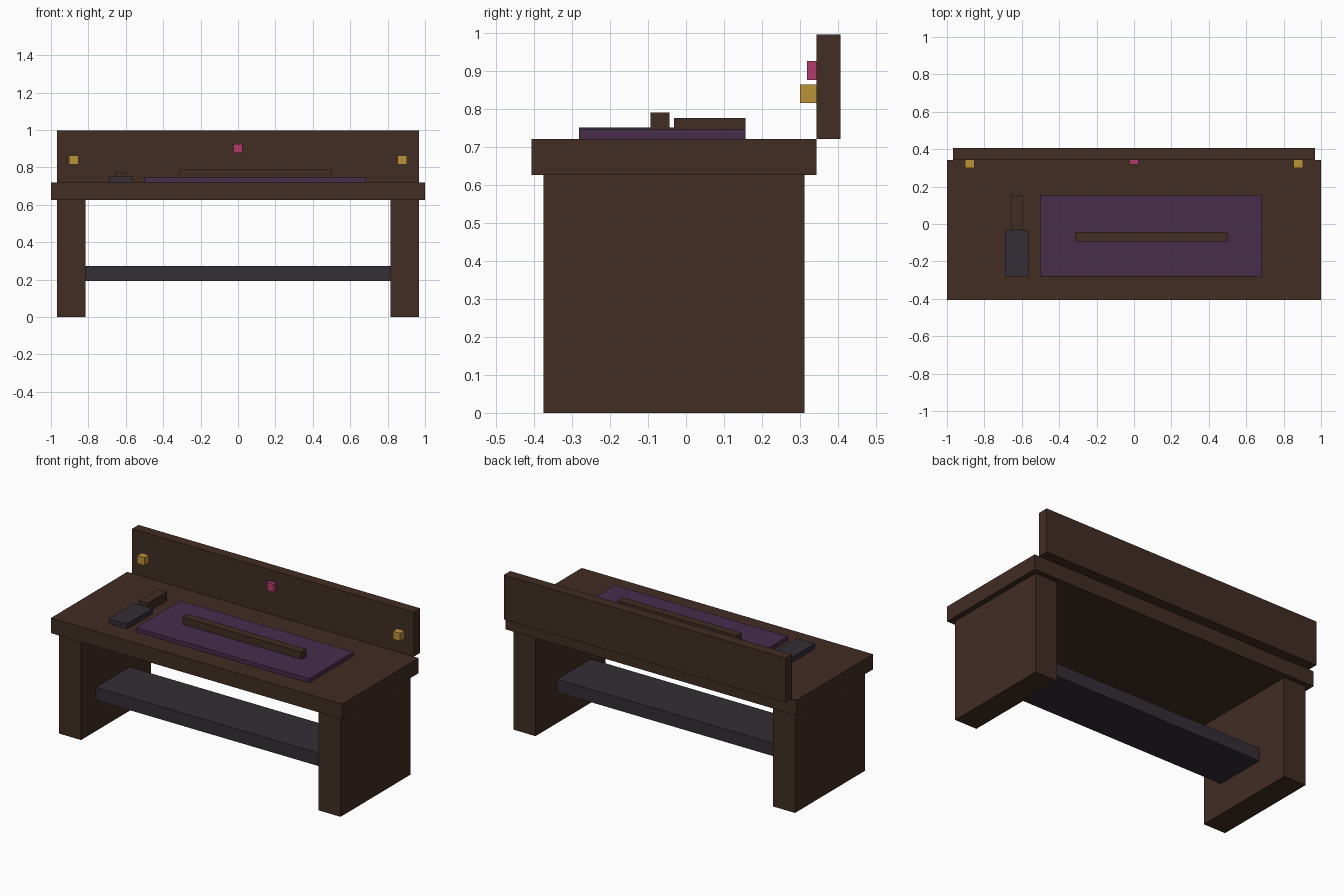
import bpy
import bmesh

if "Cube" in bpy.data.objects:
    bpy.data.objects.remove(bpy.data.objects["Cube"])


def material(name, r, g, b):
    """Flat material from 0-255 display values."""
    def lin(c):
        c /= 255
        return c / 12.92 if c < 0.04045 else ((c + 0.055) / 1.055) ** 2.4
    m = bpy.data.materials.new(name)
    m.diffuse_color = (lin(r), lin(g), lin(b), 1)
    m.use_nodes = True
    m.node_tree.nodes["Principled BSDF"].inputs["Base Color"].default_value = m.diffuse_color
    return m


WOOD = material("dark_wood", 65, 45, 36)
IRON = material("dark_iron", 51, 46, 54)
CLOTH = material("purple_cloth", 71, 45, 75)
BRASS = material("brass", 186, 147, 57)
PINK = material("pink_gem", 178, 60, 108)


def box(name, mat, x, y, z):
    """Box from its (min, max) range on each axis."""
    bm = bmesh.new()
    bmesh.ops.create_cube(bm, size=1)
    for v in bm.verts:
        v.co = [r[0] if c < 0 else r[1] for c, r in zip(v.co, (x, y, z))]
    me = bpy.data.meshes.new(name)
    bm.to_mesh(me)
    bm.free()
    me.materials.append(mat)
    ob = bpy.data.objects.new(name, me)
    bpy.context.collection.objects.link(ob)
    return ob


# Bench body
box("bench_top", WOOD, (-1, 1), (-0.406, 0.343), (0.626, 0.72))
box("back_board", WOOD, (-0.967, 0.967), (0.343, 0.406), (0.72, 0.996))
box("stretcher_shelf", IRON, (-0.815, 0.815), (-0.23, 0.10), (0.192, 0.272))

# Mirrored slab legs and brass pegs
for side, s in (("left", -1), ("right", 1)):
    box("leg_" + side, WOOD, sorted((s * 0.815, s * 0.967)), (-0.375, 0.312), (0, 0.626))
    box("peg_" + side, BRASS, sorted((s * 0.853, s * 0.903)), (0.30, 0.343), (0.815, 0.864))

# Centre gem on the back board
box("gem", PINK, (-0.025, 0.025), (0.318, 0.343), (0.876, 0.926))

# Work mat with a rod on it
box("work_mat", CLOTH, (-0.503, 0.685), (-0.281, 0.156), (0.72, 0.745))
box("rod", WOOD, (-0.315, 0.5), (-0.094, -0.044), (0.745, 0.79))

# Mallet
box("mallet_head", IRON, (-0.69, -0.565), (-0.281, -0.031), (0.72, 0.751))
box("mallet_handle", WOOD, (-0.658, -0.597), (-0.031, 0.156), (0.72, 0.776))
